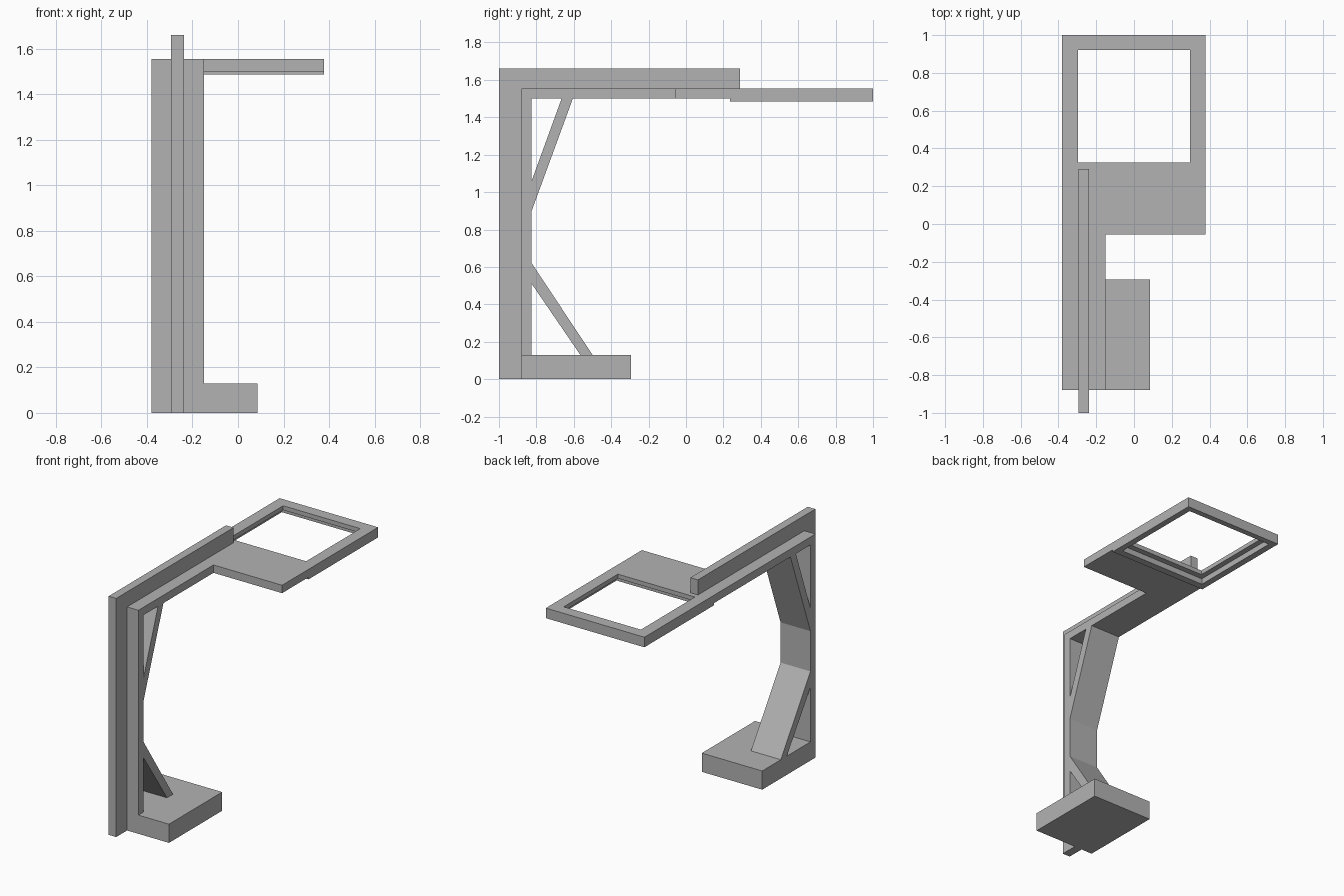
import bpy
import bmesh
from mathutils import Vector

cube = bpy.data.objects.get("Cube")
if cube:
    bpy.data.objects.remove(cube, do_unlink=True)

grey = bpy.data.materials.new("plain grey")
grey.use_nodes = True
grey.diffuse_color = (0.45, 0.45, 0.45, 1)
grey.node_tree.nodes["Principled BSDF"].inputs["Base Color"].default_value = grey.diffuse_color


def prism(name, outline, axis, low, high):
    """Extrude an outline along x (points are y, z) or along z (points are x, y)."""
    bm = bmesh.new()
    if axis == "x":
        points, push = [(low, a, b) for a, b in outline], Vector((high - low, 0, 0))
    else:
        points, push = [(a, b, low) for a, b in outline], Vector((0, 0, high - low))
    face = bm.faces.new([bm.verts.new(p) for p in points])
    result = bmesh.ops.extrude_face_region(bm, geom=[face], use_keep_orig=True)
    moved = [g for g in result["geom"] if isinstance(g, bmesh.types.BMVert)]
    bmesh.ops.translate(bm, verts=moved, vec=push)
    bmesh.ops.recalc_face_normals(bm, faces=bm.faces)
    mesh = bpy.data.meshes.new(name)
    bm.to_mesh(mesh)
    bm.free()
    mesh.materials.append(grey)
    obj = bpy.data.objects.new(name, mesh)
    bpy.context.collection.objects.link(obj)
    return obj


def rect(a0, a1, b0, b1):
    return [(a0, b0), (a1, b0), (a1, b1), (a0, b1)]


def cut(target, cutter):
    mod = target.modifiers.new("cut", "BOOLEAN")
    mod.operation = "DIFFERENCE"
    mod.solver = "EXACT"
    mod.object = cutter
    bpy.context.view_layer.objects.active = target
    bpy.ops.object.modifier_apply(modifier=mod.name)
    bpy.data.objects.remove(cutter, do_unlink=True)


# Shared edges: sides of the bracket, column faces, arm heights
left, right = -0.38, -0.15
front, back = -0.88, -0.825
arm_low, arm_high, base_high = 1.5, 1.555, 0.13
wide = 0.378

# Base and upright column
prism("base", rect(left, 0.085, front, -0.295), "z", 0, base_high)
prism("column", rect(left, right, front, back), "z", base_high, arm_low)

# Arm widening into the platform
step = 0.235
prism("arm_platform",
      [(left, front), (right, front), (right, -0.055), (wide, -0.055),
       (wide, step), (left, step)], "z", arm_low, arm_high)

# Stiffening rib along the front of the column and the top of the arm
prism("rib",
      [(-1, 0), (front, 0), (front, arm_high), (0.29, arm_high), (0.29, 1.66), (-1, 1.66)],
      "x", -0.295, -0.237)

# Diagonal braces, full bracket width
prism("lower_brace", [(back, 0.62), (back, 0.51), (-0.565, base_high), (-0.5, base_high)],
      "x", left, right)
prism("upper_brace", [(back, 0.9), (back, 1.06), (-0.665, arm_low), (-0.605, arm_low)],
      "x", left, right)

# Open frame with a rebate on its underside
frame = prism("frame", rect(left, wide, step, 1), "z", 1.485, arm_high)
cut(frame, prism("opening_cutter", rect(-0.297, 0.297, 0.325, 0.92), "z", 1.4, 1.7))
cut(frame, prism("rebate_cutter", rect(-0.335, 0.335, 0.285, 0.96), "z", 1.4, 1.525))
